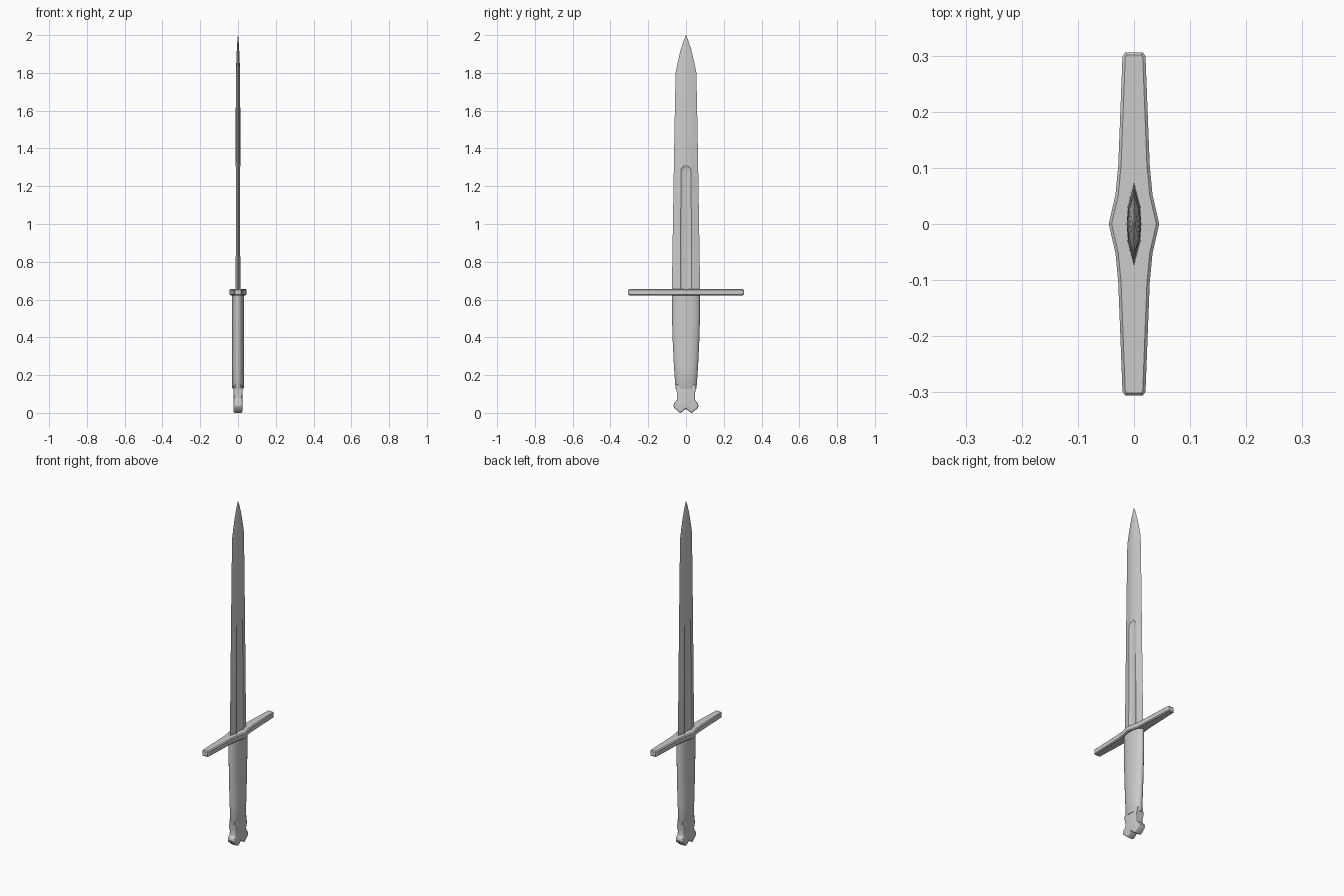
import bpy, bmesh, math

if "Cube" in bpy.data.objects:
    bpy.data.objects.remove(bpy.data.objects["Cube"])


def make(name, bm, angle=30):
    bmesh.ops.recalc_face_normals(bm, faces=bm.faces)
    me = bpy.data.meshes.new(name)
    bm.to_mesh(me)
    bm.free()
    ob = bpy.data.objects.new(name, me)
    bpy.context.collection.objects.link(ob)
    activate(ob)
    bpy.ops.object.shade_smooth_by_angle(angle=math.radians(angle))
    return ob


def activate(ob):
    bpy.ops.object.select_all(action='DESELECT')
    ob.select_set(True)
    bpy.context.view_layer.objects.active = ob


def loft(name, rings, angle=30):
    """Skin a stack of closed rings with capped ends."""
    bm = bmesh.new()
    loops = [[bm.verts.new(p) for p in r] for r in rings]
    n = len(loops[0])
    for a, b in zip(loops, loops[1:]):
        for i in range(n):
            j = (i + 1) % n
            bm.faces.new((a[i], a[j], b[j], b[i]))
    bm.faces.new(loops[0])
    bm.faces.new(loops[-1])
    return make(name, bm, angle)


def prism(name, pts, axis, lo, hi, bevel, segments=1):
    """Extrude an outline along x or z and round its cap edges."""
    bm = bmesh.new()
    place = (lambda u, v, h: (h, u, v)) if axis == 'x' else (lambda u, v, h: (u, v, h))
    face = bm.faces.new([bm.verts.new(place(u, v, lo)) for u, v in pts])
    ext = bmesh.ops.extrude_face_region(bm, geom=[face])
    k = 0 if axis == 'x' else 2
    top = [g for g in ext['geom'] if isinstance(g, bmesh.types.BMVert)]
    for v in top:
        v.co[k] = hi
    edges = [e for e in bm.edges if abs(e.verts[0].co[k] - e.verts[1].co[k]) < 1e-6]
    bmesh.ops.bevel(bm, geom=edges, offset=bevel, segments=segments,
                    profile=0.5, affect='EDGES')
    return make(name, bm)


def ellipse(rx, ry, z, cx=0, n=24):
    return [(cx + rx * math.cos(2 * math.pi * i / n),
             ry * math.sin(2 * math.pi * i / n), z) for i in range(n)]


# Blade: lens section tapering to a curved point
def blade_section(z, w, t):
    pts = [(0, 1), (0.84, 0.4), (1, 0), (0.84, -0.4),
           (0, -1), (-0.84, -0.4), (-1, 0), (-0.84, 0.4)]
    return [(x * t, y * w, z) for x, y in pts]


stations = [(0.64, 0.075, 0.0145), (1.2, 0.066, 0.0135), (1.5, 0.061, 0.0125),
            (1.8, 0.055, 0.011), (1.86, 0.043, 0.009), (1.92, 0.029, 0.0065),
            (1.97, 0.013, 0.0035), (2.0, 0.0008, 0.0005)]
blade = loft("blade", [blade_section(*s) for s in stations], 25)

# Fullers: a shallow rounded groove cut in each side
for s in (-1, 1):
    rings = [ellipse(0.009, 0.03, 0.6, s * 0.0145), ellipse(0.009, 0.03, 1.28, s * 0.0145)]
    for a in (25, 50, 72, 87):
        c = math.cos(math.radians(a))
        rings.append(ellipse(0.009 * c, 0.03 * c,
                             1.28 + 0.03 * math.sin(math.radians(a)), s * 0.0145))
    cutter = loft("fuller_cutter", rings)
    mod = blade.modifiers.new("fuller", 'BOOLEAN')
    mod.operation = 'DIFFERENCE'
    mod.solver = 'EXACT'
    mod.object = cutter
    activate(blade)
    bpy.ops.object.modifier_apply(modifier=mod.name)
    bpy.data.objects.remove(cutter)
activate(blade)
bpy.ops.object.shade_smooth_by_angle(angle=math.radians(25))

# Crossguard: chamfered bar, widest at the centre
side = [(0.045, 0), (0.033, 0.052), (0.028, 0.105), (0.0205, 0.299), (0.0155, 0.306)]
quarter = side + [(-x, y) for x, y in side[::-1]]
guard_outline = quarter + [(-x, -y) for x, y in quarter[1:-1]]
prism("crossguard", guard_outline, 'z', 0.622, 0.656, 0.005)

# Grip: oval handle narrowing toward the pommel
grip = [(0.128, 0.028, 0.054), (0.134, 0.031, 0.056), (0.25, 0.031, 0.064),
        (0.37, 0.031, 0.070), (0.50, 0.031, 0.074), (0.63, 0.031, 0.074)]
loft("grip", [ellipse(rx, ry, z) for z, rx, ry in grip], 40)

# Pommel: flared end with a notched base
half = [(0.052, 0.15), (0.049, 0.11), (0.046, 0.08), (0.050, 0.063), (0.062, 0.052),
        (0.066, 0.038), (0.062, 0.026), (0.036, 0.003), (0.030, 0.0), (0.022, 0.004)]
pommel_outline = half + [(0, 0.022)] + [(-y, z) for y, z in half[::-1]]
prism("pommel", pommel_outline, 'x', -0.024, 0.024, 0.008, 3)
